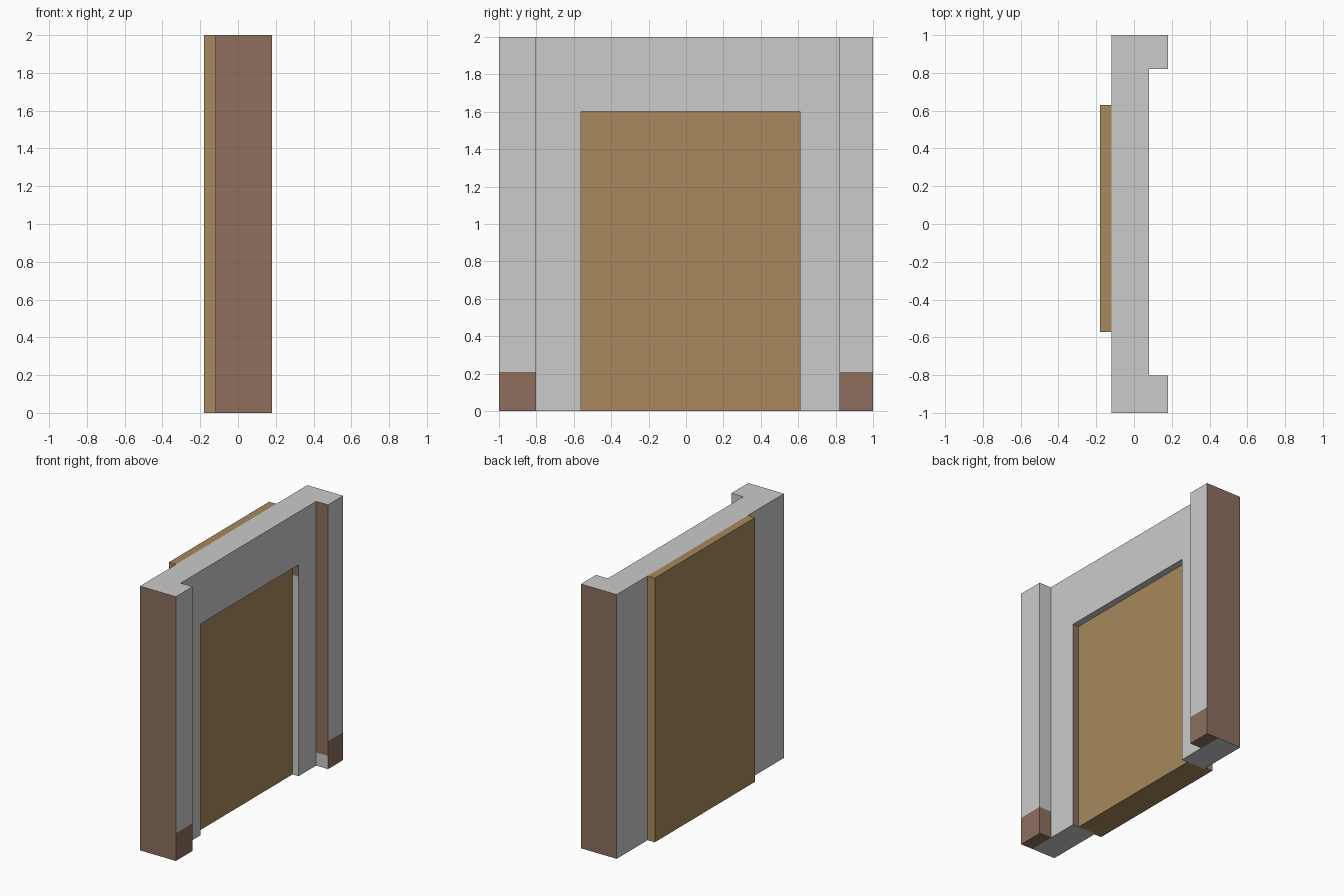
import bpy, bmesh

if "Cube" in bpy.data.objects:
    bpy.data.objects.remove(bpy.data.objects["Cube"])


def material(name, rgb):
    m = bpy.data.materials.new(name)
    lin = [((c / 255 + 0.055) / 1.055) ** 2.4 for c in rgb]
    m.diffuse_color = (*lin, 1)
    m.use_nodes = True
    m.node_tree.nodes["Principled BSDF"].inputs["Base Color"].default_value = m.diffuse_color
    return m


GREY = material("grey_plaster", (203, 203, 203))
BROWN = material("brown_trim", (142, 111, 95))
WOOD = material("tan_wood", (168, 137, 92))


def prism(name, outline, x0, x1, mats, cuts=(), rule=None, only=None):
    """Extrude a (y, z) outline along x, cut at heights, colour faces by rule."""
    bm = bmesh.new()
    face = bm.faces.new([bm.verts.new((x0, y, z)) for y, z in outline])
    ext = bmesh.ops.extrude_face_region(bm, geom=[face], use_keep_orig=True)
    moved = [v for v in ext["geom"] if isinstance(v, bmesh.types.BMVert)]
    bmesh.ops.translate(bm, verts=moved, vec=(x1 - x0, 0, 0))
    bmesh.ops.recalc_face_normals(bm, faces=bm.faces)
    for z in cuts:
        faces = [f for f in bm.faces
                 if only is None or only(f.calc_center_median(), f.normal)]
        edges = {e for f in faces for e in f.edges}
        verts = {v for f in faces for v in f.verts}
        bmesh.ops.bisect_plane(bm, geom=list(verts) + list(edges) + faces,
                               plane_co=(0, 0, z), plane_no=(0, 0, 1))
    bm.normal_update()
    if rule:
        for f in bm.faces:
            f.material_index = int(rule(f.calc_center_median(), f.normal))
    me = bpy.data.meshes.new(name)
    bm.to_mesh(me)
    bm.free()
    for m in mats:
        me.materials.append(m)
    ob = bpy.data.objects.new(name, me)
    bpy.context.collection.objects.link(ob)
    return ob


def rect(y0, y1, z0, z1):
    return [(y0, z0), (y1, z0), (y1, z1), (y0, z1)]


# Wall with the doorway: brown ends, brown left jamb, brown top of right jamb
def wall_rule(c, n):
    if abs(n.y) < 0.5:
        return False
    return abs(c.y) > 0.9 or c.y < 0 or c.z > 1.51


prism("wall", [(-1, 0), (-0.56, 0), (-0.56, 1.6), (0.61, 1.6), (0.61, 0),
               (1, 0), (1, 2), (-1, 2)], -0.12, 0.08, [GREY, BROWN],
      cuts=[1.51], rule=wall_rule,
      only=lambda c, n: n.y < -0.5 and 0.5 < c.y < 0.7)


# Pillars: brown ends, brown bases, part-brown inner sides
def pillar_rule(c, n):
    if abs(n.y) > 0.5:
        if abs(c.y) > 0.9:
            return True
        return c.z < 0.21 if c.y < 0 else c.z > 0.1
    return n.z < -0.5 or (n.x > 0.5 and c.z < 0.21)


for name, y0, y1 in (("left_pillar", -1, -0.8), ("right_pillar", 0.82, 1)):
    prism(name, rect(y0, y1, 0, 2), 0.08, 0.18, [GREY, BROWN],
          cuts=[0.1, 0.21], rule=pillar_rule)

# Wooden door filling the opening, and the full-height board behind the wall
prism("door", rect(-0.56, 0.61, 0, 1.6), -0.12, 0.03, [WOOD])
prism("back_board", rect(-0.57, 0.63, 0, 2), -0.18, -0.12, [WOOD])
